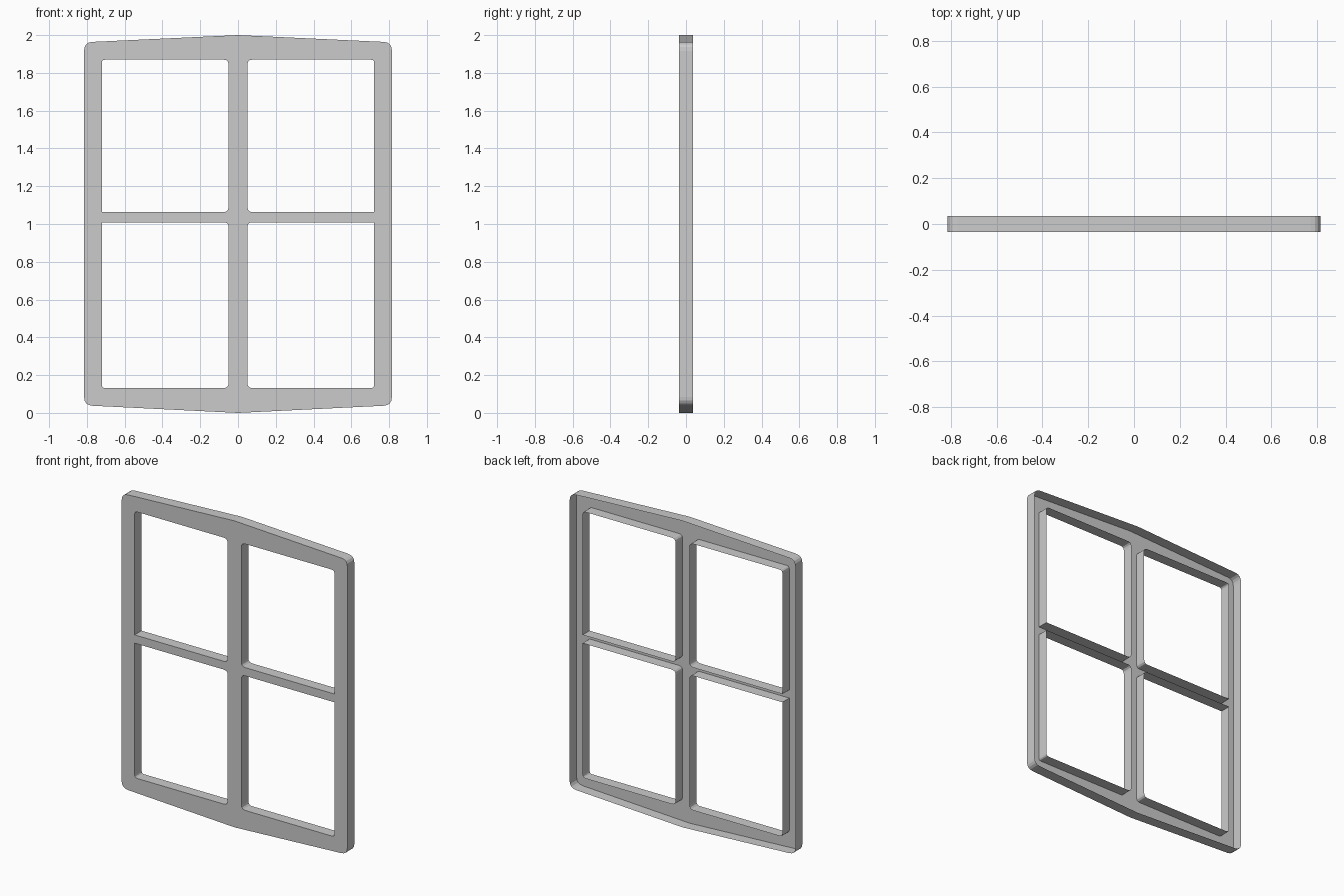
import bpy
import bmesh
from mathutils import Vector

if "Cube" in bpy.data.objects:
    bpy.data.objects.remove(bpy.data.objects["Cube"])

FRONT, BACK = -0.036, 0.036


def rounded(corners, steps=3):
    """Closed profile from (x, z, radius) corners, each softened by a small arc."""
    points = []
    n = len(corners)
    for i, (x, z, r) in enumerate(corners):
        c = Vector((x, z))
        if r == 0:
            points.append(c)
            continue
        a = c + (Vector(corners[i - 1][:2]) - c).normalized() * r
        b = c + (Vector(corners[(i + 1) % n][:2]) - c).normalized() * r
        for k in range(steps + 1):
            t = k / steps
            points.append(a * (1 - t) ** 2 + c * 2 * t * (1 - t) + b * t * t)
    return points


def mirrored(loop):
    """Mirror across x = 0, keeping the winding direction."""
    return [Vector((-p.x, p.y)) for p in reversed(loop)]


# Outer outline, counter-clockwise from the front, with peaked top and bottom
outline = rounded([(0, 0, 0), (0.815, 0.04, 0.045), (0.815, 1.962, 0.045),
                   (0, 2, 0), (-0.815, 1.962, 0.045), (-0.815, 0.04, 0.045)], 4)

# Pane openings, clockwise; square only where the crossbar meets the side
XI, XO = 0.05, 0.721
lower = rounded([(XI, 0.131, 0.026), (XI, 1.009, 0.026),
                 (XO, 1.009, 0), (XO, 0.131, 0.018)])
upper = rounded([(XI, 1.063, 0.026), (XI, 1.87, 0.026),
                 (XO, 1.87, 0.018), (XO, 1.063, 0)])
loops = [outline, lower, upper, mirrored(lower), mirrored(upper)]

bm = bmesh.new()
rims = []
edges = []
for loop in loops:
    rim = [bm.verts.new((p.x, FRONT, p.y)) for p in loop]
    rims.append(rim)
    edges += [bm.edges.new((rim[i - 1], rim[i])) for i in range(len(rim))]

# Front plate with four openings
bmesh.ops.triangle_fill(bm, use_beauty=True, edges=edges, normal=(0, -1, 0))
for f in bm.faces:
    f.normal_update()
    if f.normal.y > 0:
        f.normal_flip()

# Thin walls running back from every edge; the back stays open
for rim in rims:
    rear = [bm.verts.new((v.co.x, BACK, v.co.z)) for v in rim]
    for i in range(len(rim)):
        bm.faces.new((rim[i - 1], rear[i - 1], rear[i], rim[i]))

mesh = bpy.data.meshes.new("window_frame")
bm.to_mesh(mesh)
bm.free()
frame = bpy.data.objects.new("window_frame", mesh)
bpy.context.collection.objects.link(frame)
